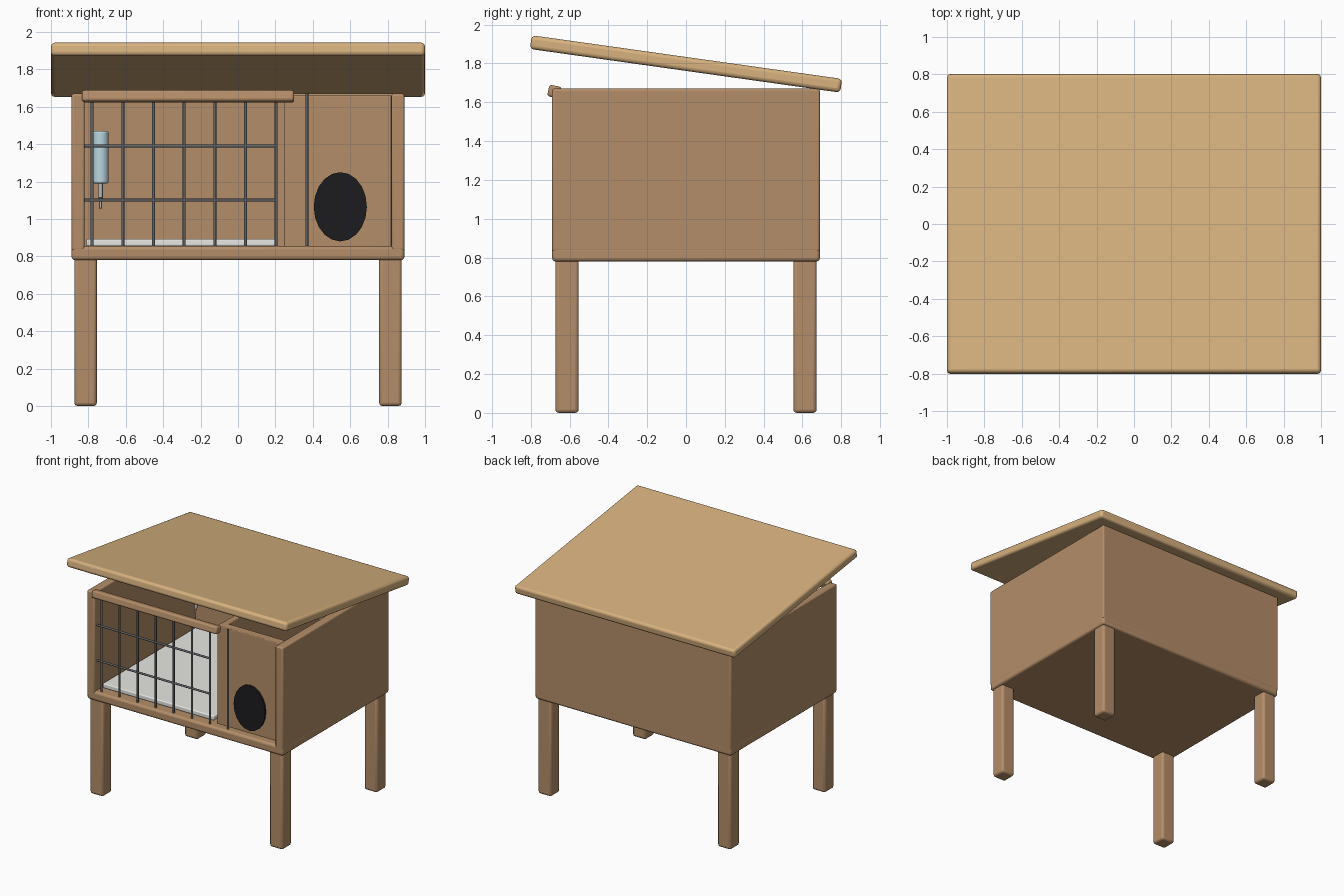
import bpy, math

if "Cube" in bpy.data.objects:
    bpy.data.objects.remove(bpy.data.objects["Cube"])

def material(name, rgb):
    m = bpy.data.materials.new(name)
    m.diffuse_color = (*rgb, 1)
    m.use_nodes = True
    m.node_tree.nodes["Principled BSDF"].inputs["Base Color"].default_value = m.diffuse_color
    return m

WOOD = material("wood", (0.46, 0.27, 0.14))
ROOF = material("roof_wood", (0.68, 0.44, 0.21))
WIRE = material("wire", (0.12, 0.13, 0.14))
DARK = material("dark", (0.012, 0.012, 0.014))
TRAY = material("tray_white", (0.8, 0.8, 0.77))
BLUE = material("bottle_blue", (0.5, 0.68, 0.75))
STEEL = material("steel", (0.4, 0.42, 0.44))

def finish(o, name, mat, bevel=0, segs=3):
    o.name = name
    o.data.materials.append(mat)
    if bevel:
        b = o.modifiers.new("bevel", 'BEVEL')
        b.width, b.segments = bevel, segs
    bpy.ops.object.shade_smooth_by_angle(angle=math.radians(35))
    return o

def box(name, x, y, z, mat=WOOD, bevel=0.012, rot=0):
    """Box from (min, max) ranges, tilted about x by rot degrees."""
    bpy.ops.mesh.primitive_cube_add(size=1, location=[(a + b) / 2 for a, b in (x, y, z)])
    o = bpy.context.object
    o.scale = [b - a for a, b in (x, y, z)]
    bpy.ops.object.transform_apply(location=False, rotation=False, scale=True)
    o.rotation_euler.x = math.radians(rot)
    return finish(o, name, mat, bevel)

def rod(name, loc, r, length, mat, rot=(0, 0, 0), verts=12, bevel=0):
    bpy.ops.mesh.primitive_cylinder_add(vertices=verts, radius=r, depth=length, location=loc,
                                        rotation=[math.radians(a) for a in rot])
    return finish(bpy.context.object, name, mat, bevel)

# legs
for sx, side in ((-1, "left"), (1, "right")):
    for sy, end in ((-1, "front"), (1, "back")):
        box(f"{end}_{side}_leg", (sx * .815 - .06, sx * .815 + .06),
            (sy * .613 - .06, sy * .613 + .06), (0, .80), bevel=.018)

# body shell, open at the top and front
box("floor", (-.89, .89), (-.69, .69), (.78, .855), bevel=.018)
box("left_wall", (-.89, -.82), (-.69, .69), (.83, 1.67))
box("right_wall", (.82, .89), (-.69, .69), (.83, 1.67))
box("back_wall", (-.885, .885), (.62, .69), (.83, 1.67))

# nest compartment
box("nest_front_panel", (.245, .82), (-.62, -.55), (.85, 1.66), bevel=.006)
box("partition", (.25, .30), (-.56, .63), (.85, 1.66), bevel=.006)
door = rod("nest_entrance", (.547, -.615, 1.065), 1, .04, DARK, (90, 0, 0), 20)
door.scale = (.142, .185, .04 / .04)

# wire front and its top rail
for i in range(8):
    rod("upright_wire", (-.78 + .164 * i, -.655, 1.26), .008, .82, WIRE)
for z in (1.10, 1.39):
    rod("cross_wire", (-.31, -.655, z), .008, 1.04, WIRE, (0, 90, 0))
box("top_rail", (-.835, .30), (-.71, -.645), (1.625, 1.685), bevel=.014, rot=-12)

# tray and drinking bottle
box("tray", (-.81, .20), (-.60, .645), (.855, .893), TRAY, bevel=.008)
rod("bottle", (-.735, .53, 1.33), .043, .28, BLUE, verts=20, bevel=.01)
rod("bottle_neck", (-.735, .515, 1.16), .012, .10, STEEL, (-15, 0, 0))
rod("bottle_spout", (-.735, .50, 1.10), .007, .09, STEEL, (-15, 0, 0))

# sloping roof
box("roof", (-1, 1), (-.807, .807), (1.762, 1.833), ROOF, bevel=.02, rot=-8)
